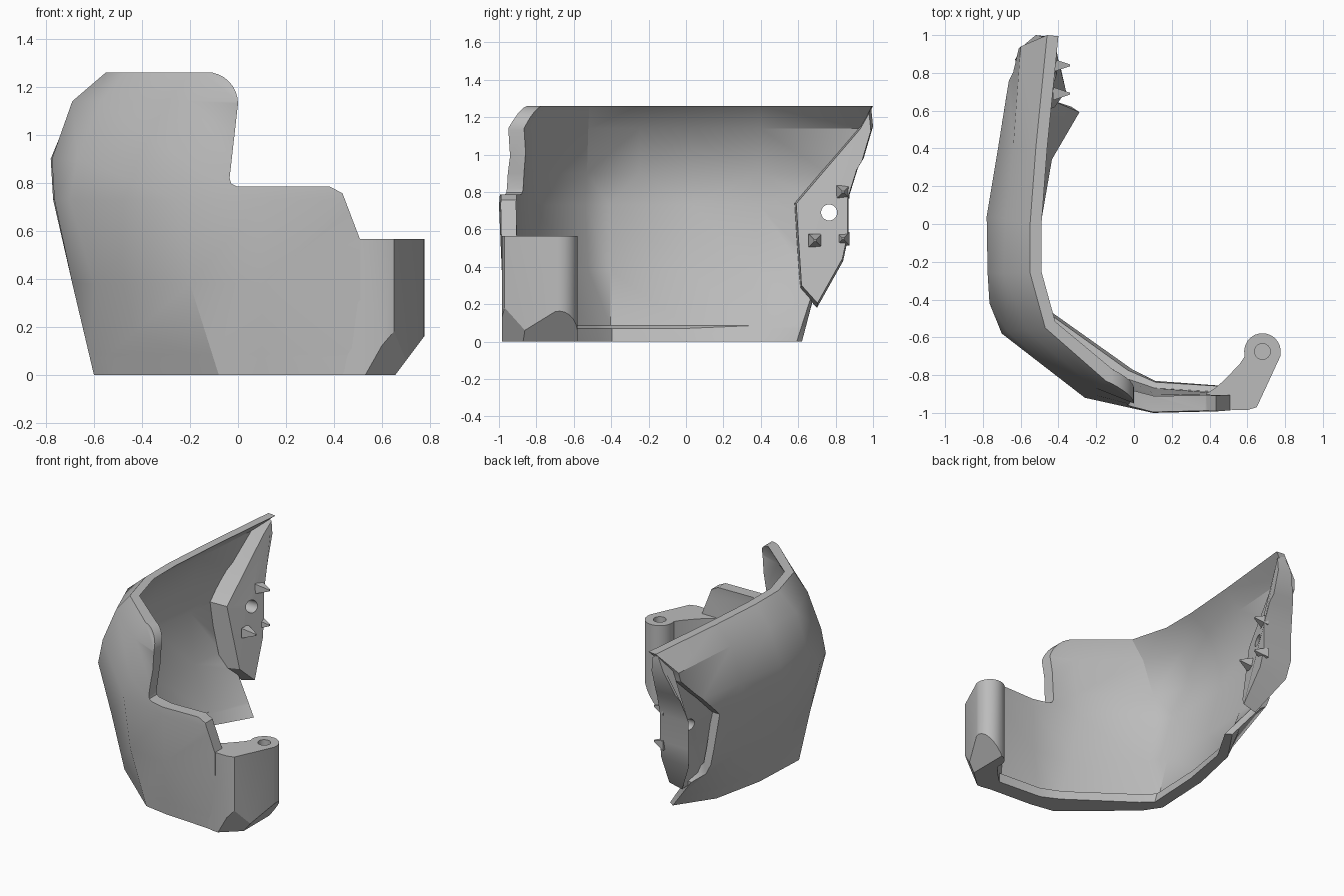
import bpy, bmesh, math
from mathutils import Vector

if "Cube" in bpy.data.objects:
    bpy.data.objects.remove(bpy.data.objects["Cube"], do_unlink=True)

grey = bpy.data.materials.new("plain grey")
grey.use_nodes = True
colour = (0.5, 0.5, 0.5, 1)
grey.diffuse_color = colour
for node in grey.node_tree.nodes:
    if node.type == 'BSDF_PRINCIPLED':
        node.inputs["Base Color"].default_value = colour


def make_object(name, bm):
    bmesh.ops.recalc_face_normals(bm, faces=bm.faces)
    mesh = bpy.data.meshes.new(name)
    bm.to_mesh(mesh)
    bm.free()
    mesh.materials.append(grey)
    obj = bpy.data.objects.new(name, mesh)
    bpy.context.collection.objects.link(obj)
    return obj


def bridge(name, ring_a, ring_b):
    """Closed solid between two matching rings of points."""
    bm = bmesh.new()
    a = [bm.verts.new(p) for p in ring_a]
    b = [bm.verts.new(p) for p in ring_b]
    bm.faces.new(a)
    bm.faces.new(b[::-1])
    for i in range(len(a)):
        j = (i + 1) % len(a)
        bm.faces.new((a[i], b[i], b[j], a[j]))
    return make_object(name, bm)


def cylinder(name, radius, p0, p1, sides=24, tip=None):
    axis = (Vector(p1) - Vector(p0)).normalized()
    u = axis.orthogonal().normalized()
    v = axis.cross(u)

    def ring(p, r):
        steps = [math.tau * k / sides for k in range(sides)]
        return [Vector(p) + r * (u * math.cos(t) + v * math.sin(t)) for t in steps]
    return bridge(name, ring(p0, radius), ring(p1, radius if tip is None else tip))


def cut(obj, cutter):
    cutter.hide_render = True
    mod = obj.modifiers.new("cut", 'BOOLEAN')
    mod.operation = 'DIFFERENCE'
    mod.solver = 'EXACT'
    mod.object = cutter
    bpy.context.view_layer.objects.active = obj
    bpy.ops.object.modifier_apply(modifier=mod.name)
    bpy.data.objects.remove(cutter, do_unlink=True)


def inward(path, widths):
    """Offset a plan path to its left with mitred corners."""
    pts = [Vector(p) for p in path]
    result = []
    for i, p in enumerate(pts):
        d0 = (p - pts[i - 1]).normalized() if i else (pts[1] - p).normalized()
        d1 = (pts[i + 1] - p).normalized() if i + 1 < len(pts) else d0
        n0, n1 = Vector((-d0.y, d0.x)), Vector((-d1.y, d1.x))
        n = (n0 + n1).normalized()
        result.append(p + n * widths[i] / max(n.dot(n0), 0.6))
    return result


# Faceted shell: plan paths from the back end round to the front, by height
levels = {
    0.0: [(-.33, .62), (-.5, .37), (-.58, 0), (-.6, -.42),
          (-.52, -.54), (-.08, -.92), (.1, -.95), (.51, -.975)],
    .38: [(-.63, .72), (-.67, .37), (-.69, .02), (-.69, -.42),
          (-.6, -.57), (-.2, -.93), (.1, -.985), (.51, -.985)],
    .73: [(-.65, .84), (-.715, .4), (-.77, .04), (-.765, -.42),
          (-.7, -.58), (-.26, -.92), (.1, -1), (.51, -.99)],
    .9: [(-.64, .9), (-.72, .4), (-.78, .04), (-.775, -.26),
         (-.67, -.57), (-.23, -.9), (.1, -.985), (.51, -.985)],
    1.14: [(-.6, .94), (-.64, .4), (-.68, .03), (-.69, -.26),
           (-.57, -.56), (-.2, -.87), (.1, -.99), (.51, -.98)],
    1.26: [(-.46, 1), (-.52, .4), (-.55, 0), (-.55, -.26),
           (-.47, -.55), (-.15, -.83), (.1, -.95), (.51, -.95)],
}
for z in (.07, .085):
    levels[z] = [Vector(a).lerp(Vector(b), z / .38) for a, b in zip(levels[0], levels[.38])]

# Wall thickness along the path, with an inner ledge at the foot
foot = [.05, .07, .06, .06, .08, .12, .09, .085]
rim_width = [.06, .06, .06, .06, .06, .07, .08, .08]
ledge = [0, 0, .025, .025, .03, .04, .03, .03]
bm = bmesh.new()
outer, inner = [], []
for z, path in sorted(levels.items()):
    t = z / 1.26
    widths = [a + (b - a) * t for a, b in zip(foot, rim_width)]
    if z < .08:
        widths = [w + extra for w, extra in zip(widths, ledge)]
    outer.append([bm.verts.new((x, y, z)) for x, y in path])
    inner.append([bm.verts.new((p.x, p.y, z)) for p in inward(path, widths)])
rows, cols = len(levels), len(foot)
for grid in (outer, inner):
    for r in range(rows - 1):
        for c in range(cols - 1):
            bm.faces.new((grid[r][c], grid[r][c + 1], grid[r + 1][c + 1], grid[r + 1][c]))
for r in (0, rows - 1):
    for c in range(cols - 1):
        bm.faces.new((outer[r][c], outer[r][c + 1], inner[r][c + 1], inner[r][c]))
for c in (0, cols - 1):
    for r in range(rows - 1):
        bm.faces.new((outer[r][c], outer[r + 1][c], inner[r + 1][c], inner[r][c]))
bmesh.ops.triangulate(bm, faces=bm.faces)
shell = make_object("shell", bm)

# Front notch with a rounded upper corner
notch = [(-.13, 1.4)]
for k in range(9):
    t = math.pi / 2 * (1 - k / 8)
    notch.append((-.13 + .13 * math.cos(t), 1.13 + .131 * math.sin(t)))
notch += [(-.035, .82), (-.028, .796), (-.005, .785), (.38, .785),
          (.435, .757), (.508, .565), (1, .565), (1, 1.4)]
cut(shell, bridge("notch_cutter", [(x, -1.3, z) for x, z in notch],
                  [(x, 0, z) for x, z in notch]))

# Slanted back edge
back = [(.63, -.1), (.71, .2), (.64, .3), (.6, .74), (1.01, 1.16), (1.3, 1.16), (1.3, -.1)]
cut(shell, bridge("back_cutter", [(-1.2, y, z) for y, z in back],
                  [(0, y, z) for y, z in back]))

# Rear mounting flange: y, z, outer x, inner x
flange_points = [(.58, .74, -.64, -.5), (.94, 1.16, -.55, -.45), (.99, 1.25, -.47, -.42),
                 (1, 1.15, -.52, -.42), (.95, .98, -.58, -.42), (.92, .93, -.6, -.41),
                 (.87, .77, -.63, -.4), (.87, .57, -.63, -.4), (.84, .43, -.61, -.39),
                 (.7, .18, -.46, -.36), (.61, .28, -.56, -.42)]
hole_y, hole_z = .765, .69
flange = bridge(
    "rear_flange", [(xo, y, z) for y, z, xo, xi in flange_points],
    [(xi, y + (hole_y - y) * .05, z + (hole_z - z) * .05) for y, z, xo, xi in flange_points])
cut(flange, cylinder("hole_cutter", .043, (-1, hole_y, hole_z), (0, hole_y, hole_z)))
for i, (y, z) in enumerate([(.69, .54), (.84, .55), (.84, .8)]):
    cylinder(f"flange_stud_{i}", .05, (-.43, y, z), (-.34, y, z), 4, .008)

# Hinge arm with its barrel, in plan
cx, cy, radius = .68, -.675, .097
arm = [(.38, -.96), (.5, -.983), (.6, -.985), (.65, -.97), (.775, -.7)]
for k in range(13):
    t = math.radians(195 * k / 12)
    arm.append((cx + radius * math.cos(t), cy + radius * math.sin(t)))
arm += [(.56, -.74), (.48, -.825), (.43, -.868), (.38, -.9)]
hinge = bridge("hinge_arm", [(x, y, 0) for x, y in arm], [(x, y, .565) for x, y in arm])

# Two sloping cuts under the hinge corner
bm = bmesh.new()
bm.from_mesh(hinge.data)
for point, normal in (((.54, -.975, 0), (.021, -.0232, -.0121)),
                      ((.655, -.7, 0), (.16, 0, -.12))):
    cutting = bmesh.ops.bisect_plane(
        bm, geom=bm.verts[:] + bm.edges[:] + bm.faces[:], plane_co=point,
        plane_no=normal, clear_outer=True)
    rim = [e for e in cutting["geom_cut"] if isinstance(e, bmesh.types.BMEdge)]
    bmesh.ops.contextual_create(bm, geom=rim)
bmesh.ops.recalc_face_normals(bm, faces=bm.faces)
bm.to_mesh(hinge.data)
bm.free()
cut(hinge, cylinder("pin_cutter", .042, (cx, cy, .3), (cx, cy, .7)))

# Smooth shading with sharp creases
bpy.ops.object.select_all(action='DESELECT')
for obj in (shell, flange, hinge):
    obj.select_set(True)
bpy.context.view_layer.objects.active = shell
bpy.ops.object.shade_smooth_by_angle(angle=math.radians(30))
